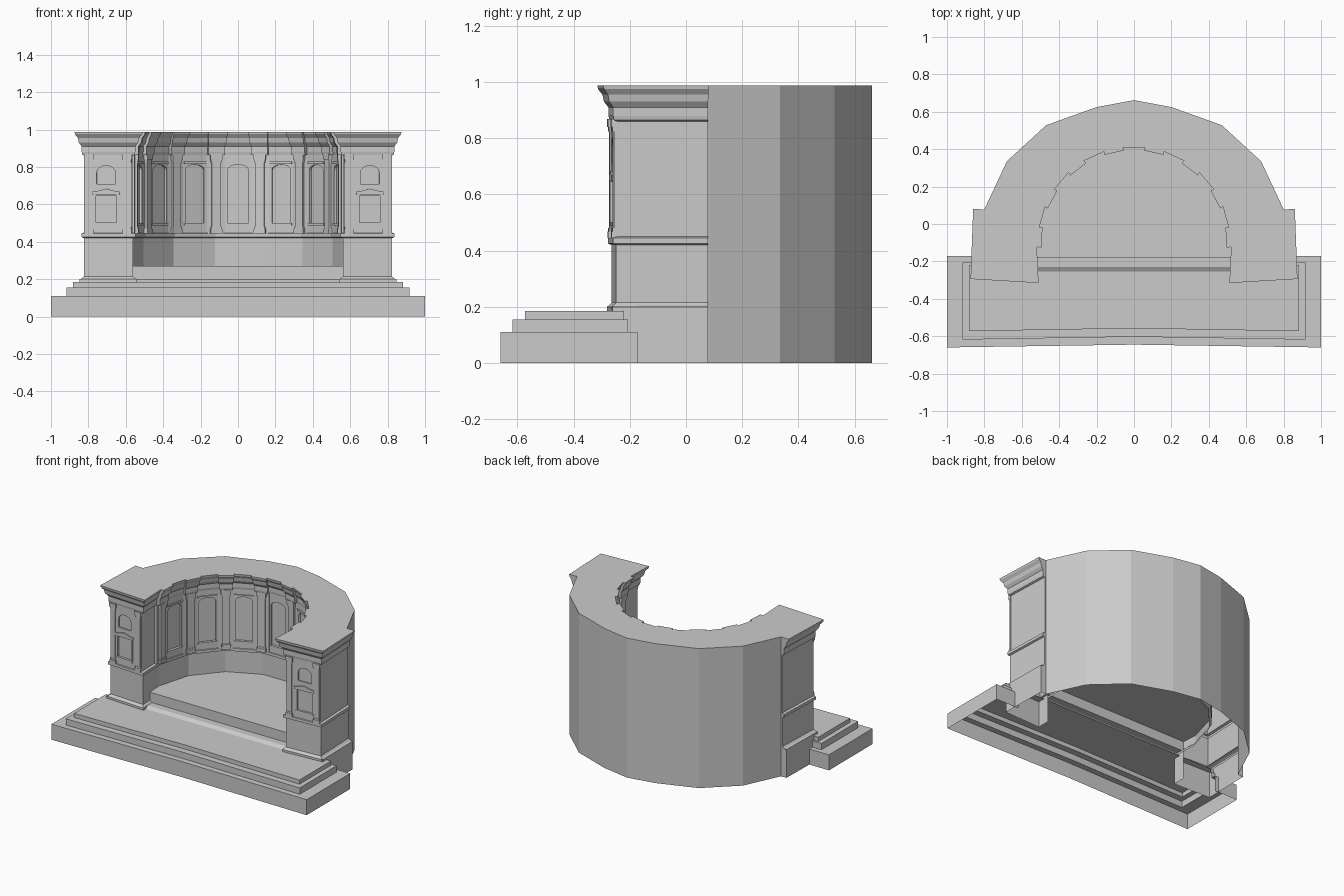
import bpy, bmesh, math
from mathutils import Vector, Matrix

if "Cube" in bpy.data.objects:
    bpy.data.objects.remove(bpy.data.objects["Cube"])

Z = Vector((0, 0, 1))
CY, R, S = -0.10, 0.575, math.radians(24.8)   # niche centre, radius, bay angle


def finish(bm, name, mat=None):
    bmesh.ops.remove_doubles(bm, verts=bm.verts, dist=1e-5)
    bmesh.ops.recalc_face_normals(bm, faces=bm.faces)
    me = bpy.data.meshes.new(name)
    bm.to_mesh(me)
    bm.free()
    ob = bpy.data.objects.new(name, me)
    bpy.context.collection.objects.link(ob)
    if mat:
        ob.matrix_world = mat
    return ob


def loft(bm, rows):
    vs = [[bm.verts.new(p) for p in r] for r in rows]
    for a, b in zip(vs, vs[1:]):
        for i in range(len(a) - 1):
            bm.faces.new((a[i], a[i + 1], b[i + 1], b[i]))
    return vs


def offset(path, d):
    """Offset a plan path to its left, with mitred corners."""
    out = []
    for i, p in enumerate(path):
        ns = []
        for a, b in ((i - 1, i), (i, i + 1)):
            if a >= 0 and b < len(path):
                t = (path[b] - path[a]).normalized()
                ns.append(Vector((-t.y, t.x)))
        n = ns[0] if len(ns) == 1 else (ns[0] + ns[1]) / (1 + ns[0].dot(ns[1]))
        out.append(p + n * d)
    return out


def frame(p, out):
    """Local axes: x along the wall, y out of it, z up."""
    o = Vector((out[0], out[1], 0)).normalized()
    m = Matrix((o.cross(Z), o, Z)).transposed().to_4x4()
    m.translation = (p[0], p[1], 0)
    return m


def box(bm, w, y0, y1, z0, z1, x=0):
    m = Matrix.Translation((x, (y0 + y1) / 2, (z0 + z1) / 2)) @ Matrix.Diagonal((w, y1 - y0, z1 - z0, 1))
    bmesh.ops.create_cube(bm, size=1, matrix=m)


def plate(name, loops, depth, mat):
    """Flat plate with openings, outlines given as (x, z)."""
    bm = bmesh.new()
    edges = []
    for lp in loops:
        vs = [bm.verts.new((x, 0, z)) for x, z in lp]
        edges += [bm.edges.new((vs[i - 1], vs[i])) for i in range(len(vs))]
    bmesh.ops.triangle_fill(bm, edges=edges, use_beauty=True, use_dissolve=False)
    g = bmesh.ops.extrude_face_region(bm, geom=bm.faces[:])
    vs = [v for v in g["geom"] if isinstance(v, bmesh.types.BMVert)]
    bmesh.ops.translate(bm, verts=vs, vec=(0, depth, 0))
    return finish(bm, name, mat)


def rect(w, z0, z1):
    return [(-w, z0), (w, z0), (w, z1), (-w, z1)]


def arch(w, z0, z1, rise, n=8):
    return [(-w, z0), (w, z0)] + [(w * math.cos(math.pi * i / n), z1 + rise * math.sin(math.pi * i / n))
                                  for i in range(n + 1)]


def pilaster(name, mat, w=0.05, back=0.1, d=0.037):
    bm = bmesh.new()
    box(bm, back, 0, d * 0.65, 0.445, 0.865)
    box(bm, w, 0, d, 0.445, 0.865)
    box(bm, w + 0.014, 0, d + 0.006, 0.445, 0.468)
    box(bm, w + 0.008, 0, d + 0.003, 0.468, 0.48)
    box(bm, w + 0.008, 0, d + 0.003, 0.825, 0.84)
    box(bm, w + 0.016, 0, d + 0.007, 0.84, 0.868)
    return finish(bm, name, mat)


# Plan of the moulded wall face: right flank, pier front, niche, mirrored
angles = [S * (3.5 - i) for i in range(8)]
niche = [Vector((R * math.sin(a), CY + R * math.cos(a))) for a in angles]
right = [Vector(p) for p in ((0.808, 0.078), (0.82, -0.245), (0.565, -0.26))]
left = [Vector((-p.x, p.y)) for p in reversed(right)]
path = right + niche + left
cornice = [(0.012, 0.865), (0.015, 0.88), (0.015, 0.91), (0.03, 0.93),
           (0.035, 0.955), (0.05, 0.975), (0.052, 0.988)]
profile = [(0.02, 0.185), (0.02, 0.2), (0.004, 0.215), (0.004, 0.42), (0.016, 0.425),
           (0.016, 0.445), (0, 0.45), (0, 0.86)] + cornice

# Curved wall body: moulded face, faceted outer shell and top
bm = bmesh.new()
E = 0.80
rows = []
for d, z in profile:
    pts = [Vector((E, 0.078))] + offset(path, d) + [Vector((-E, 0.078))]
    rows.append([(p.x, p.y, z) for p in pts])
loft(bm, rows)
half = [(E, 0.078), (0.68, 0.335), (0.47, 0.528), (0.2, 0.625)]
outer = half + [(0, 0.662)] + [(-x, y) for x, y in reversed(half)]
loft(bm, [[(x, y, z) for x, y in outer] for z in (0, 0.988)])
top = rows[-1] + [(x, y, 0.988) for x, y in reversed(outer[1:-1])]
bm.faces.new([bm.verts.new(p) for p in top])
finish(bm, "curved_wall")

for s in (1, -1):
    # Plinth under each pier
    bm = bmesh.new()
    pl = [(E, 0.078), (0.842, 0.078), (0.848, -0.262), (0.565, -0.272), (0.565, -0.18)]
    loft(bm, [[(s * x, y, z) for x, y in pl] for z in (0, 0.2)])
    ledge = [(0.842, 0.078), (0.848, -0.262), (0.815, -0.25), (0.80, 0.078)]
    bm.faces.new([bm.verts.new((s * x, y, 0.21 if i > 1 else 0.2)) for i, (x, y) in enumerate(ledge)])
    finish(bm, "pier_plinth")

    # Pier front: pilasters, panel with two openings, hood and sill
    t = Vector((s * 0.255, 0.015))
    out = (t.y * s, -abs(t.x))
    for x in (0.592, 0.797):
        y = -0.26 + (x - 0.565) * 0.059
        pilaster("pier_pilaster", frame((s * x, y), out), 0.036, 0.05, 0.014)
    m = frame((s * 0.705, -0.252), out)
    plate("pier_panel", [rect(0.09, 0.447, 0.868), rect(0.055, 0.5, 0.645),
                         arch(0.05, 0.71, 0.77, 0.037)], 0.009, m)
    plate("pier_hood", [[(-0.072, 0.65), (0.072, 0.65), (0.075, 0.667), (0.045, 0.672),
                         (0, 0.684), (-0.045, 0.672), (-0.075, 0.667)]], 0.018, m)
    bm = bmesh.new()
    box(bm, 0.13, 0, 0.015, 0.488, 0.502)
    for x in (-0.062, 0.062):
        box(bm, 0.012, 0, 0.013, 0.5, 0.65, x)
    finish(bm, "pier_window_frame", m)

# Niche pilasters with projecting cornice blocks
for a, p in zip(angles, niche):
    m = frame(p, (-math.sin(a), -math.cos(a)))
    pilaster("niche_pilaster", m)
    bm = bmesh.new()
    prof = [(-0.01, 0.865)] + [(d + 0.03, z) for d, z in cornice] + [(-0.01, 0.988)]
    sides = []
    for x in (-1, 1):
        sides.append([bm.verts.new((x * (0.045 + max(0, d - 0.045) * 0.25), d, z)) for d, z in prof])
    n = len(prof)
    for i in range(n):
        j = (i + 1) % n
        bm.faces.new((sides[0][i], sides[0][j], sides[1][j], sides[1][i]))
    for sd in sides:
        bm.faces.new(sd)
    finish(bm, "cornice_block", m)

# Niche bays: arched openings with sills, hoods on the outer ones
for k in range(7):
    mid = (niche[k] + niche[k + 1]) / 2
    m = frame(mid, Vector((0, CY)) - mid)
    plate("bay_panel", [rect(0.08, 0.447, 0.868), arch(0.055, 0.5, 0.785, 0.027)], 0.012, m)
    bm = bmesh.new()
    box(bm, 0.13, 0, 0.018, 0.488, 0.5)
    if k != 3:
        box(bm, 0.13, 0, 0.02, 0.815, 0.828)
    finish(bm, "bay_trim", m)

# Raised niche floor with stepped front edge
bm = bmesh.new()
xe = 0.57
edge = [(-0.18, 0.27), (-0.18, 0.2), (-0.23, 0.2), (-0.255, 0.185)]
loft(bm, [[(-xe, y, z), (xe, y, z)] for y, z in edge])
fl = [(xe, -0.18)] + [(p.x, p.y) for p in niche] + [(-xe, -0.18)]
bm.faces.new([bm.verts.new((x, y, 0.27)) for x, y in fl])
finish(bm, "niche_floor")

# Front steps, open underneath and behind
bm = bmesh.new()
rows = []
for x, yf, yb, z0, z1 in ((1.0, -0.66, -0.172, 0, 0.11), (0.917, -0.618, -0.207, 0.11, 0.155),
                          (0.883, -0.573, -0.22, 0.155, 0.185)):
    u = [(-0.82, yb), (-x, yb), (-x, yf), (0, yf + 0.015), (x, yf), (x, yb), (0.82, yb)]
    rows += [[(px, py, z) for px, py in u] for z in (z0, z1)]
vs = loft(bm, rows)
bm.faces.new(vs[-1])
finish(bm, "front_steps")
